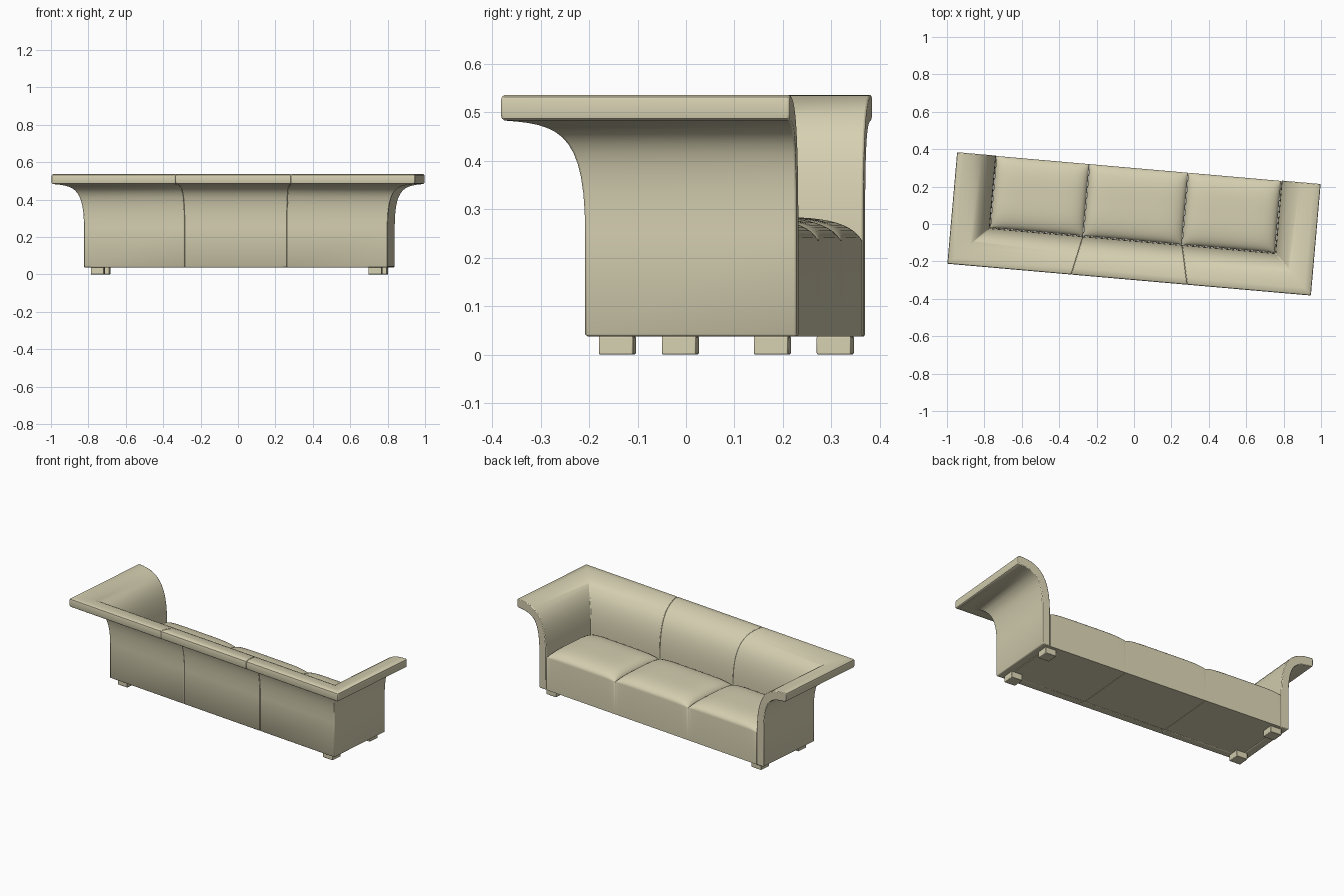
import bpy, bmesh, math
from mathutils import Matrix, Vector
from mathutils.geometry import interpolate_bezier

if "Cube" in bpy.data.objects:
    bpy.data.objects.remove(bpy.data.objects["Cube"])

ROT = Matrix.Rotation(math.radians(-5), 4, 'Z')   # the sofa stands slightly turned
IN_X, IN_Y, FRONT, FLOOR = 0.765, -0.088, 0.30, 0.037

fabric = bpy.data.materials.new("beige_fabric")
fabric.diffuse_color = (0.67, 0.63, 0.44, 1)
fabric.use_nodes = True
fabric.node_tree.nodes["Principled BSDF"].inputs["Base Color"].default_value = fabric.diffuse_color


def finish(name, bm, bevel=0.0):
    bmesh.ops.remove_doubles(bm, verts=bm.verts, dist=1e-5)
    bmesh.ops.recalc_face_normals(bm, faces=bm.faces)
    bm.transform(ROT)
    me = bpy.data.meshes.new(name)
    bm.to_mesh(me)
    bm.free()
    me.materials.append(fabric)
    ob = bpy.data.objects.new(name, me)
    bpy.context.collection.objects.link(ob)
    if bevel:
        mod = ob.modifiers.new("soft_edges", 'BEVEL')
        mod.width, mod.segments = bevel, 2
        mod.limit_method, mod.angle_limit = 'ANGLE', math.radians(50)
    bpy.context.view_layer.objects.active = ob
    for o in bpy.context.selected_objects:
        o.select_set(False)
    ob.select_set(True)
    bpy.ops.object.shade_smooth_by_angle(angle=math.radians(40))
    return ob


def curve(*pts):
    return [(p.x, p.y) for p in interpolate_bezier(*[Vector((a, b, 0)) for a, b in pts], 14)]


# flared wall profile: (distance outward from seat, height)
profile = ([(0, FLOOR), (0.046, FLOOR), (0.05, FLOOR + 0.005)]
           + curve((0.05, 0.25), (0.05, 0.46), (0.10, 0.475), (0.203, 0.483))
           + [(0.2085, 0.487), (0.2105, 0.496), (0.2105, 0.523), (0.2085, 0.532)]
           + curve((0.203, 0.536), (0.07, 0.536), (0, 0.47), (0, 0.25)))

# stations of the U-shaped path, each gives x, y for an outward distance
def arm_end(s):
    return lambda o: (s * (IN_X + o), FRONT)

def corner(s):
    return lambda o: (s * (IN_X + o), IN_Y - o)

def seam(s):
    return lambda o: (s * (0.265 + 0.22 * o), IN_Y - o)


def wall(name, stations):
    bm = bmesh.new()
    rings = [[bm.verts.new((*st(o), z)) for o, z in profile] for st in stations]
    n = len(profile)
    for a, b in zip(rings, rings[1:]):
        for i in range(n):
            j = (i + 1) % n
            bm.faces.new((a[i], a[j], b[j], b[i]))
    bm.faces.new(rings[0])
    bm.faces.new(rings[-1])
    finish(name, bm, 0.004)


wall("left_arm_and_back", [arm_end(-1), corner(-1), seam(-1)])
wall("middle_back", [seam(-1), seam(1)])
wall("right_arm_and_back", [seam(1), corner(1), arm_end(1)])


# domed seat cushions reaching down to the base
def cushion(name, x0, x1, y0, y1):
    bm = bmesh.new()
    n = 28
    par = [math.sin(math.pi / 2 * (2 * i / n - 1)) for i in range(n + 1)]
    cx, cy, hx, hy = (x0 + x1) / 2, (y0 + y1) / 2, (x1 - x0) / 2, (y1 - y0) / 2
    top = [[bm.verts.new((cx + hx * a, cy + hy * b,
                          0.235 + 0.049 * math.sqrt(max(0, (1 - abs(a) ** 6) * (1 - abs(b) ** 3.5)))))
            for b in par] for a in par]
    for i in range(n):
        for j in range(n):
            bm.faces.new((top[i][j], top[i + 1][j], top[i + 1][j + 1], top[i][j + 1]))
    rim = ([top[i][0] for i in range(n)] + [top[n][j] for j in range(n)]
           + [top[i][n] for i in range(n, 0, -1)] + [top[0][j] for j in range(n, 0, -1)])
    low = [bm.verts.new((v.co.x, v.co.y, FLOOR)) for v in rim]
    for k in range(len(rim)):
        m = (k + 1) % len(rim)
        bm.faces.new((rim[k], low[k], low[m], rim[m]))
    bm.faces.new(low)
    finish(name, bm)


edges = [-0.764, -0.265, 0.265, 0.764]
for label, a, b in zip(("left", "middle", "right"), edges, edges[1:]):
    cushion(label + "_seat_cushion", a + 0.001, b - 0.001, IN_Y + 0.001, FRONT - 0.002)

# square feet
for sx, side in ((-1, "left"), (1, "right")):
    for y, end in ((-0.077, "back"), (0.244, "front")):
        bm = bmesh.new()
        bmesh.ops.create_cube(bm, size=1, matrix=Matrix.Translation((sx * 0.745, y, 0.019))
                              @ Matrix.Diagonal((0.071, 0.071, 0.038, 1)))
        finish(f"{side}_{end}_foot", bm, 0.003)
